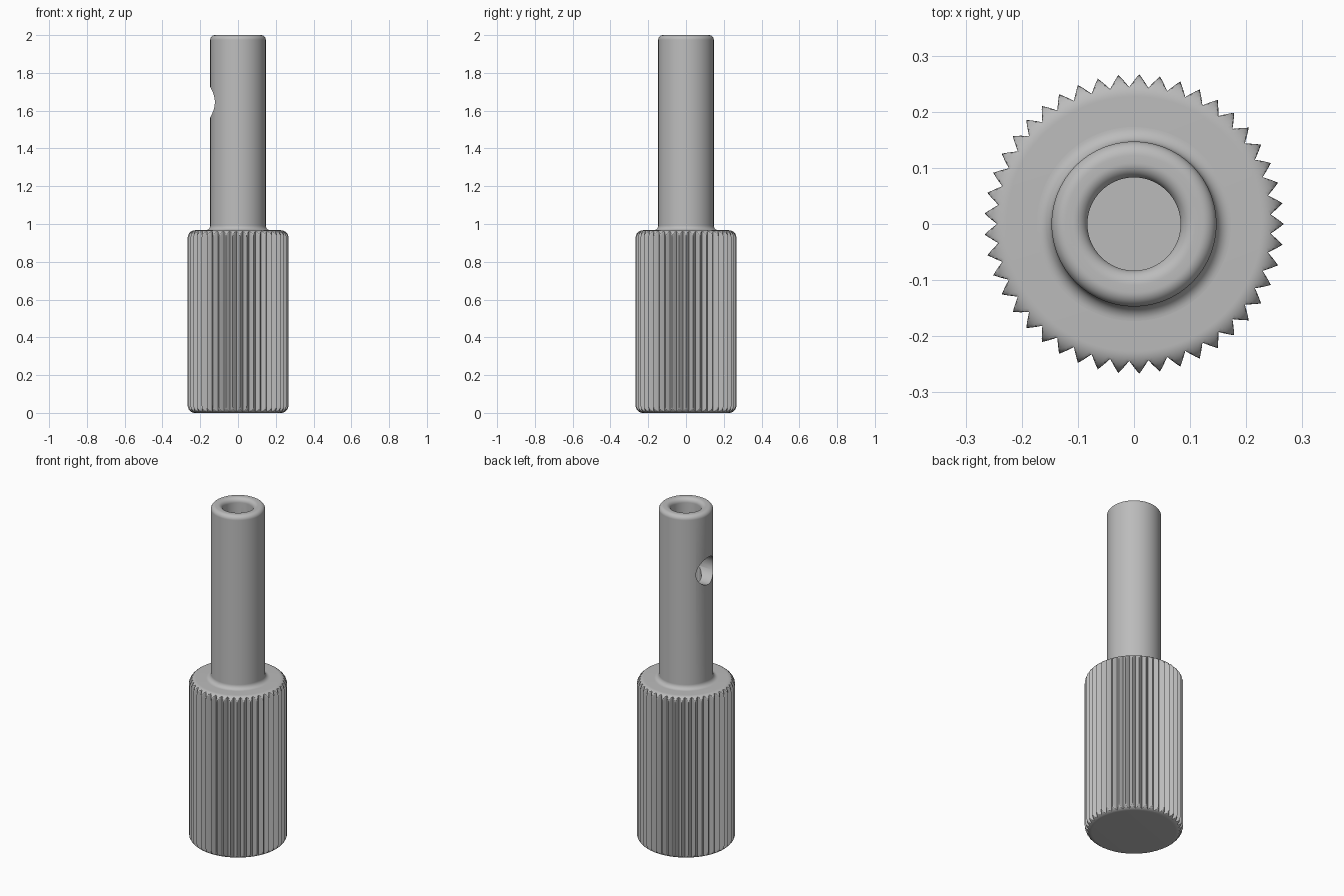
import bpy, bmesh, math

cube = bpy.data.objects.get("Cube")
if cube:
    bpy.data.objects.remove(cube, do_unlink=True)

steel = bpy.data.materials.new("grey_steel")
steel.use_nodes = True
steel.diffuse_color = (0.5, 0.5, 0.5, 1)
steel.node_tree.nodes["Principled BSDF"].inputs["Base Color"].default_value = (0.5, 0.5, 0.5, 1)

TEETH = 45
TIP, VALLEY = 0.267, 0.244
KNOB_TOP = 0.967
SHAFT_R, BORE_R = 0.147, 0.083


def arc(r, z, radius, start, end, steps=10):
    """Profile points of a fillet, angles in degrees."""
    angles = [math.radians(start + (end - start) * i / steps) for i in range(steps + 1)]
    return [(r + radius * math.cos(a), z + radius * math.sin(a)) for a in angles]


def lathe(name, profile, segments, limit=None):
    """Turn a profile about z; limit(angle) optionally caps the radius."""
    bm = bmesh.new()
    rings = []
    for r, z in profile:
        ring = []
        for i in range(segments):
            a = math.tau * i / segments
            rr = min(r, limit(a)) if limit else r
            ring.append(bm.verts.new((rr * math.cos(a), rr * math.sin(a), z)))
        rings.append(ring)
    for low, high in zip(rings, rings[1:]):
        for i in range(segments):
            j = (i + 1) % segments
            bm.faces.new((low[i], low[j], high[j], high[i]))
    bm.faces.new(rings[0][::-1])
    bm.faces.new(rings[-1])
    bmesh.ops.recalc_face_normals(bm, faces=bm.faces)
    mesh = bpy.data.meshes.new(name)
    bm.to_mesh(mesh)
    bm.free()
    mesh.materials.append(steel)
    obj = bpy.data.objects.new(name, mesh)
    bpy.context.collection.objects.link(obj)
    return obj


def activate(obj):
    bpy.ops.object.select_all(action="DESELECT")
    obj.select_set(True)
    bpy.context.view_layer.objects.active = obj


def groove(angle):
    """Radius of the V-cut knurl at an angle, with a tip on +x."""
    t = angle * TEETH / math.tau % 1
    return VALLEY + (TIP - VALLEY) * abs(1 - 2 * t)


# Knurled grip with rounded ends
f = 0.04
grip_profile = (arc(TIP - f, f, f, -90, 0, 14)
                + arc(TIP - f, KNOB_TOP - f, f, 0, 90, 14))
grip = lathe("knurled_grip", grip_profile, TEETH * 8, groove)

# Hollow shaft with a flared foot and rounded rim
flare, rim, lip = 0.026, 0.025, 0.026
shaft_profile = ([(SHAFT_R + flare, KNOB_TOP - 0.02)]
                 + arc(SHAFT_R + flare, KNOB_TOP + flare, flare, 270, 180)
                 + arc(SHAFT_R - rim, 2 - rim, rim, 0, 90)
                 + arc(BORE_R + lip, 2 - lip, lip, 90, 180)
                 + [(BORE_R, 1.0)])
shaft = lathe("shaft", shaft_profile, 96)

# Round cross hole through the wall on one side
bpy.ops.mesh.primitive_cylinder_add(vertices=64, radius=0.081, depth=0.3,
                                    location=(-0.16, 0, 1.645),
                                    rotation=(0, math.pi / 2, 0))
cutter = bpy.context.object
cutter.name = "hole_cutter"
cutter.hide_render = True
cutter.data.materials.append(steel)
activate(shaft)
cut = shaft.modifiers.new("cross_hole", "BOOLEAN")
cut.operation = "DIFFERENCE"
cut.solver = "EXACT"
cut.object = cutter
bpy.ops.object.modifier_apply(modifier=cut.name)
bpy.data.objects.remove(cutter, do_unlink=True)

# Smooth shading with crisp edges
for part in (grip, shaft):
    activate(part)
    bpy.ops.object.shade_smooth_by_angle(angle=math.radians(30))
